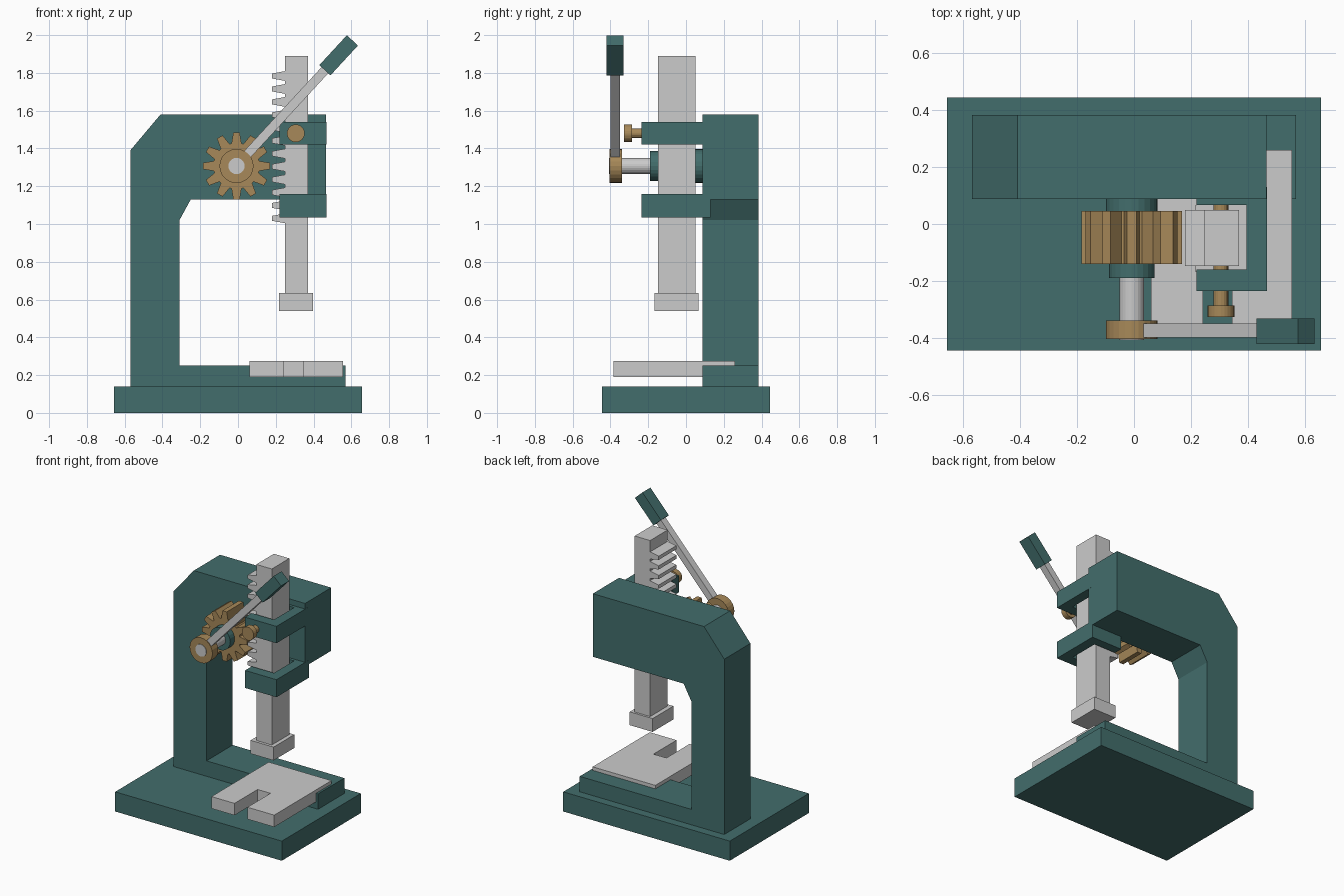
import bpy, bmesh
from math import cos, sin, pi, radians
from mathutils import Matrix

if "Cube" in bpy.data.objects:
    bpy.data.objects.remove(bpy.data.objects["Cube"])


def material(name, rgb):
    m = bpy.data.materials.new(name)
    m.diffuse_color = (*rgb, 1)
    m.use_nodes = True
    m.node_tree.nodes["Principled BSDF"].inputs["Base Color"].default_value = m.diffuse_color
    return m


TEAL = material("painted_teal", (0.055, 0.155, 0.15))
BRASS = material("brass", (0.39, 0.25, 0.10))


def finish(name, bm, mat=None):
    bmesh.ops.recalc_face_normals(bm, faces=bm.faces)
    me = bpy.data.meshes.new(name)
    bm.to_mesh(me)
    bm.free()
    ob = bpy.data.objects.new(name, me)
    bpy.context.collection.objects.link(ob)
    if mat:
        me.materials.append(mat)
    return ob


def extrude(bm, pts, d):
    """Fill a closed outline of 3D points and extrude it by vector d."""
    face = bm.faces.new([bm.verts.new(p) for p in pts])
    new = bmesh.ops.extrude_face_region(bm, geom=[face], use_keep_orig=True)["geom"]
    bmesh.ops.translate(bm, vec=d, verts=[v for v in new if isinstance(v, bmesh.types.BMVert)])


def prism_y(name, xz, y0, y1, mat=None):
    bm = bmesh.new()
    extrude(bm, [(x, y0, z) for x, z in xz], (0, y1 - y0, 0))
    return finish(name, bm, mat)


def prism_z(name, xy, z0, z1, mat=None):
    bm = bmesh.new()
    extrude(bm, [(x, y, z0) for x, y in xy], (0, 0, z1 - z0))
    return finish(name, bm, mat)


def box(name, x0, x1, y0, y1, z0, z1, mat=None):
    return prism_z(name, [(x0, y0), (x1, y0), (x1, y1), (x0, y1)], z0, z1, mat)


def disc(name, x, z, r, y0, y1, mat=None, n=24):
    ring = [(x + r * cos(2 * pi * i / n), z + r * sin(2 * pi * i / n)) for i in range(n)]
    return prism_y(name, ring, y0, y1, mat)


# base and C-shaped frame
box("base_plate", -0.657, 0.657, -0.445, 0.445, 0, 0.14, TEAL)
prism_y("c_frame", [(-0.57, 0.14), (0.57, 0.14), (0.57, 0.25), (-0.31, 0.25),
                    (-0.31, 1.02), (-0.25, 1.13), (0.467, 1.13), (0.467, 1.58),
                    (-0.41, 1.58), (-0.57, 1.39)], 0.088, 0.383, TEAL)

# slotted anvil plate
prism_z("anvil_plate", [(0.06, -0.385), (0.242, -0.385), (0.242, -0.125), (0.344, -0.125),
                        (0.344, -0.385), (0.555, -0.385), (0.555, 0.26), (0.06, 0.26)],
        0.19, 0.275)

# ram guides, open on the rack side
guide = [(0.22, -0.235), (0.468, -0.235), (0.468, 0.13), (0.22, 0.13),
         (0.22, 0.067), (0.396, 0.067), (0.396, -0.16), (0.22, -0.16)]
prism_z("lower_guide", guide, 1.035, 1.16, TEAL)
prism_z("upper_guide", guide, 1.42, 1.54, TEAL)

# ram with foot and rack teeth
box("ram", 0.248, 0.37, -0.148, 0.05, 0.62, 1.89)
box("ram_foot", 0.217, 0.398, -0.168, 0.066, 0.54, 0.635)
bm = bmesh.new()
for i in range(12):
    z = 1.03 + i * 0.0685
    extrude(bm, [(0.255, -0.148, z - 0.027), (0.255, -0.148, z + 0.027),
                 (0.18, -0.148, z + 0.013), (0.18, -0.148, z - 0.013)], (0, 0.198, 0))
finish("rack_teeth", bm)

# pinion gear
CX, CZ = -0.008, 1.307
outline = []
for i in range(12):
    for off, r in ((-0.22, 0.122), (-0.095, 0.178), (0.095, 0.178), (0.22, 0.122)):
        a = i * pi / 6 + off
        outline.append((CX + r * cos(a), CZ + r * sin(a)))
prism_y("pinion_gear", outline, -0.14, 0.046, BRASS)

# pinion shaft, collars and handle hub
disc("rear_boss", CX, CZ, 0.09, 0.046, 0.095, TEAL)
disc("front_collar", CX, CZ, 0.08, -0.19, -0.14, TEAL)
disc("pinion_shaft", CX, CZ, 0.043, -0.408, 0.09)
disc("handle_hub", CX, CZ, 0.09, -0.405, -0.34, BRASS)

# clamp screw
disc("clamp_screw_shaft", 0.306, 1.48, 0.026, -0.3, 0.067, BRASS, 16)
disc("clamp_screw_head", 0.306, 1.48, 0.047, -0.327, -0.287, BRASS)

# tilted handle
tilt = Matrix.Translation((CX, 0, CZ)) @ Matrix.Rotation(radians(-47.3), 4, 'Y')
for ob in (box("handle_rod", 0.075, 0.72, -0.4, -0.35, -0.024, 0.024),
           box("handle_grip", 0.69, 0.905, -0.422, -0.332, -0.04, 0.04, TEAL)):
    ob.data.transform(tilt)
